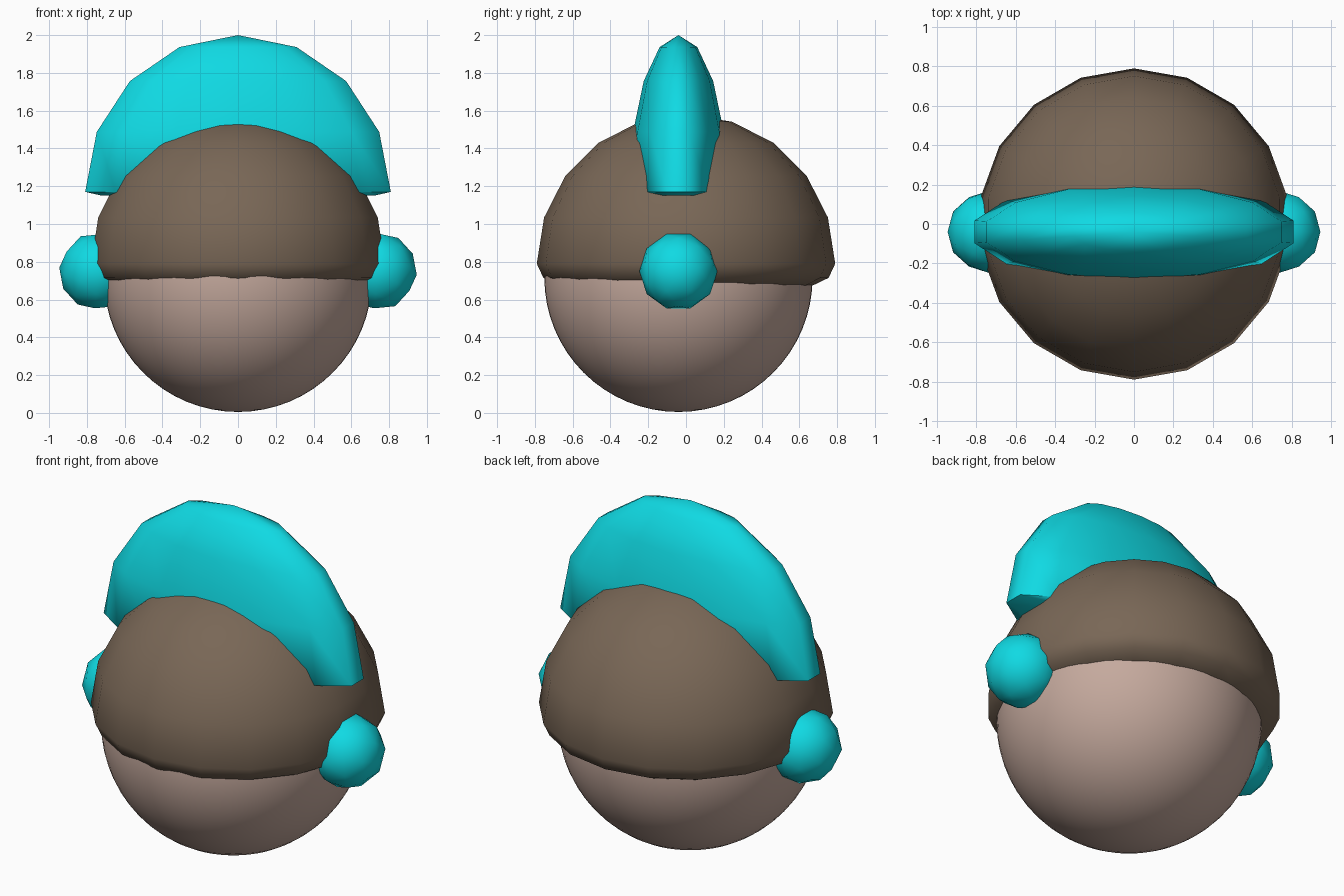
import bpy
import bmesh
from math import sin, cos, pi, radians, atan2, sqrt
from mathutils import Matrix, Vector

cube = bpy.data.objects.get("Cube")
if cube:
    bpy.data.objects.remove(cube, do_unlink=True)


def material(name, rgb):
    mat = bpy.data.materials.new(name)
    mat.use_nodes = True
    mat.diffuse_color = (*rgb, 1)
    mat.node_tree.nodes["Principled BSDF"].inputs["Base Color"].default_value = (*rgb, 1)
    return mat


skin = material("skin pink", (0.56, 0.40, 0.34))
brown = material("helmet brown", (0.19, 0.135, 0.093))
teal = material("bright turquoise", (0.005, 0.70, 0.77))


def finish(name, bm, mat, location, scale=(1, 1, 1)):
    """Turn a bmesh into a placed, smooth-shaded object."""
    bmesh.ops.scale(bm, vec=scale, verts=bm.verts)
    bmesh.ops.recalc_face_normals(bm, faces=bm.faces)
    mesh = bpy.data.meshes.new(name)
    bm.to_mesh(mesh)
    bm.free()
    mesh.materials.append(mat)
    obj = bpy.data.objects.new(name, mesh)
    obj.location = location
    bpy.context.collection.objects.link(obj)
    bpy.ops.object.select_all(action="DESELECT")
    obj.select_set(True)
    bpy.context.view_layer.objects.active = obj
    bpy.ops.object.shade_smooth_by_angle(angle=radians(75))
    return obj


def dome(rings, sides, rim):
    """Unit hemisphere with a tucked-in rim, turned about z."""
    profile = [(cos(i * pi / 2 / rings), sin(i * pi / 2 / rings)) for i in range(rings, -1, -1)]
    profile += rim + [(0, rim[-1][1])]
    bm = bmesh.new()
    verts = [bm.verts.new((0, r, z)) for r, z in profile]
    edges = [bm.edges.new(pair) for pair in zip(verts, verts[1:])]
    bmesh.ops.spin(bm, geom=verts + edges, axis=(0, 0, 1), cent=(0, 0, 0),
                   angle=2 * pi, steps=sides, use_merge=True)
    bmesh.ops.remove_doubles(bm, verts=bm.verts, dist=0.0001)
    return bm


# Head
bm = bmesh.new()
bmesh.ops.create_uvsphere(bm, u_segments=64, v_segments=32, radius=0.71)
finish("head", bm, skin, (0, -0.04, 0.715))

# Helmet shell
finish("helmet", dome(5, 18, [(0.956, -0.095), (0.81, -0.165)]), brown,
       (0, 0, 0.79), (0.79, 0.79, 0.79))

# Flattened crest across the top
finish("crest", dome(4, 14, [(0.9, -0.022)]), teal,
       (0, -0.04, 1.17), (0.83, 0.26, 0.83))

# Ear pads, turned so that an edge faces straight up
for side, name in ((1, "left_ear_pad"), (-1, "right_ear_pad")):
    bm = bmesh.new()
    bmesh.ops.create_icosphere(bm, subdivisions=2, radius=0.207)
    bmesh.ops.rotate(bm, verts=bm.verts, cent=(0, 0, 0),
                     matrix=Matrix.Rotation(atan2(2, 1 + sqrt(5)), 3, "Y"))
    finish(name, bm, teal, Vector((side * 0.74, -0.04, 0.75)))
